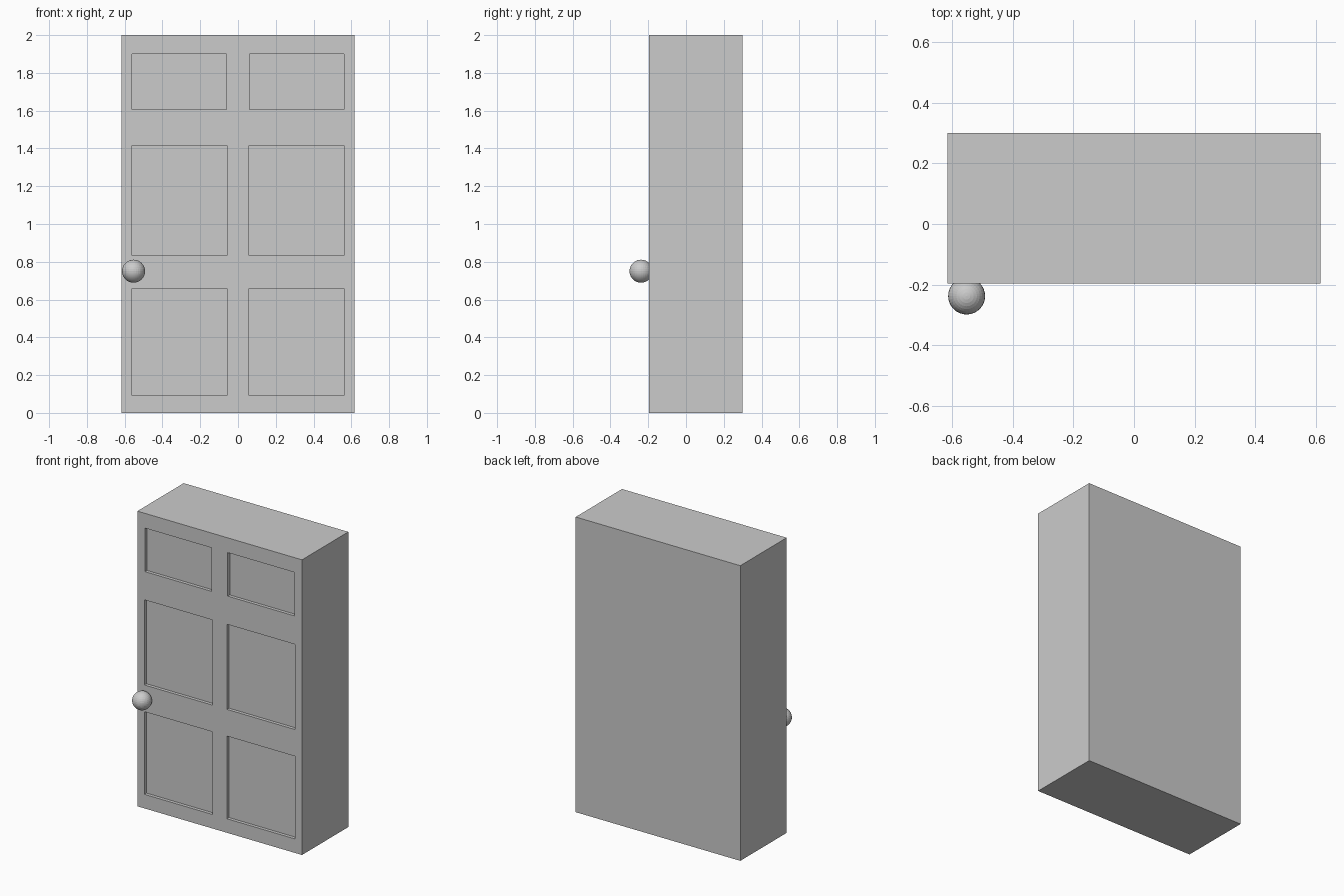
import bpy

if "Cube" in bpy.data.objects:
    bpy.data.objects.remove(bpy.data.objects["Cube"])


def box(name, x0, x1, y0, y1, z0, z1):
    bpy.ops.mesh.primitive_cube_add(
        size=1, location=((x0 + x1) / 2, (y0 + y1) / 2, (z0 + z1) / 2))
    ob = bpy.context.object
    ob.name = name
    ob.scale = (x1 - x0, y1 - y0, z1 - z0)
    bpy.ops.object.transform_apply(location=True, rotation=False, scale=True)
    return ob


FRONT, BACK, HALF_WIDTH, DEPTH = -0.196, 0.3, 0.617, 0.022

# Thick door slab
door = box("door_slab", -HALF_WIDTH, HALF_WIDTH, FRONT, BACK, 0, 2)

# Recessed panels: inner x, outer x, bottom z, top z, mirrored left and right
rows = [(0.055, 0.565, 0.095, 0.655),
        (0.055, 0.565, 0.836, 1.413),
        (0.06, 0.56, 1.605, 1.9)]
for inner, outer, low, high in rows:
    for x0, x1 in ((-outer, -inner), (inner, outer)):
        cutter = box("panel_cutter", x0, x1, FRONT - 0.1, FRONT + DEPTH, low, high)
        cutter.hide_render = True
        mod = door.modifiers.new("panel_recess", 'BOOLEAN')
        mod.operation = 'DIFFERENCE'
        mod.solver = 'EXACT'
        mod.object = cutter
        bpy.context.view_layer.objects.active = door
        bpy.ops.object.modifier_apply(modifier=mod.name)
        bpy.data.objects.remove(cutter, do_unlink=True)

# Round faceted knob, slightly sunk into the slab
bpy.ops.mesh.primitive_uv_sphere_add(
    segments=32, ring_count=16, radius=0.061, location=(-0.553, -0.238, 0.75))
bpy.context.object.name = "door_knob"
